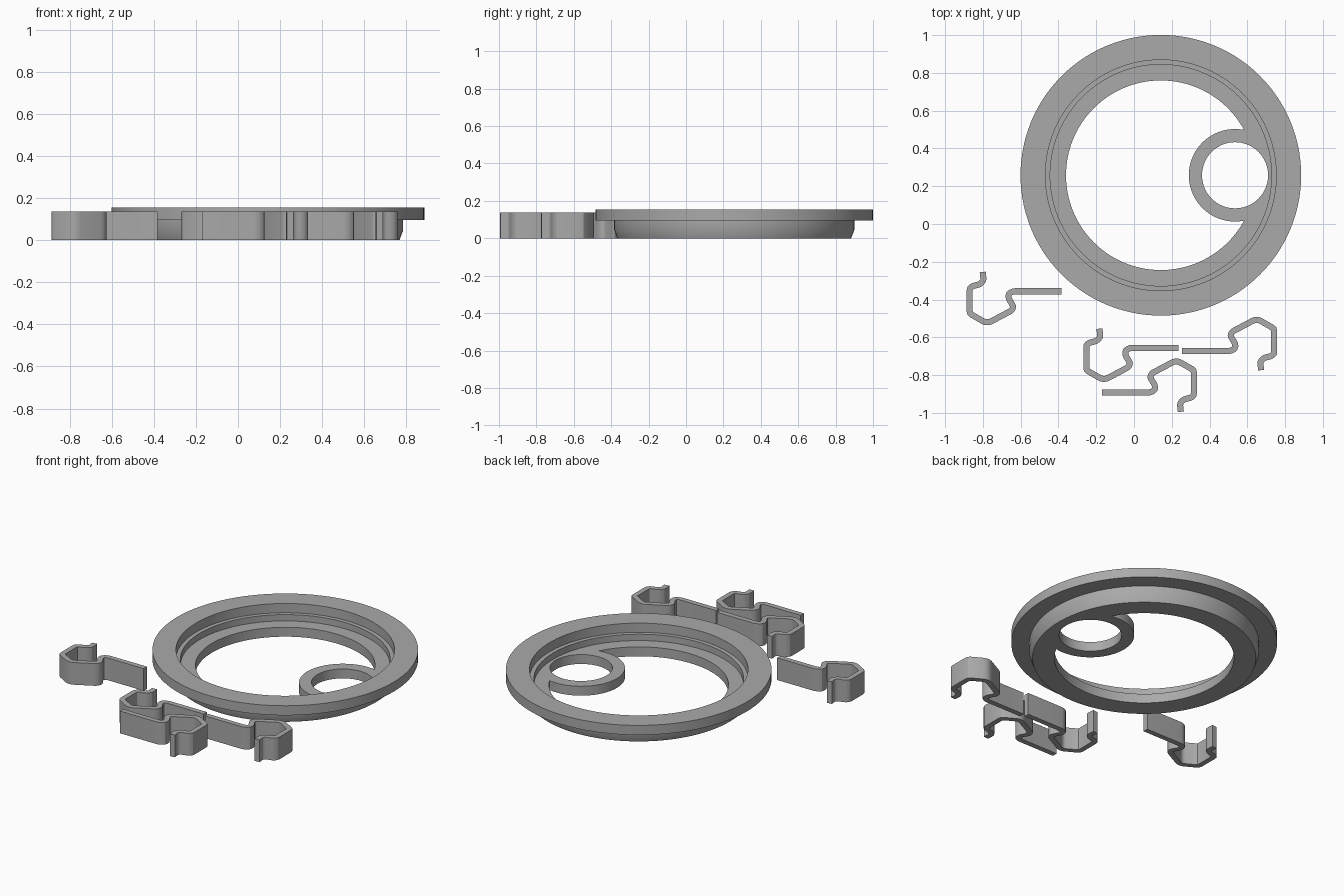
import bpy, bmesh, math
from mathutils import Vector

default = bpy.data.objects.get("Cube")
if default:
    bpy.data.objects.remove(default, do_unlink=True)

grey = bpy.data.materials.new("plain grey")
grey.use_nodes = True
colour = (0.40, 0.40, 0.40, 1)
grey.diffuse_color = colour
grey.node_tree.nodes["Principled BSDF"].inputs["Base Color"].default_value = colour

CENTRE = Vector((0.142, 0.258))
EYELET = Vector((0.535, 0.258))
FLOOR = 0.058
SEGMENTS = 112


def finish(name, bm):
    bmesh.ops.recalc_face_normals(bm, faces=bm.faces)
    mesh = bpy.data.meshes.new(name)
    bm.to_mesh(mesh)
    bm.free()
    obj = bpy.data.objects.new(name, mesh)
    obj.data.materials.append(grey)
    bpy.context.collection.objects.link(obj)
    return obj


def smooth(obj):
    bpy.ops.object.select_all(action='DESELECT')
    obj.select_set(True)
    bpy.context.view_layer.objects.active = obj
    bpy.ops.object.shade_smooth_by_angle(angle=math.radians(25))


def lathe(name, profile, centre):
    """Spin a closed radius/height profile round a vertical axis."""
    bm = bmesh.new()
    rings = []
    for i in range(SEGMENTS):
        a = math.tau * i / SEGMENTS
        rings.append([bm.verts.new((centre.x + r * math.cos(a),
                                    centre.y + r * math.sin(a), z))
                      for r, z in profile])
    n = len(profile)
    for i in range(SEGMENTS):
        one, two = rings[i], rings[(i + 1) % SEGMENTS]
        for j in range(n):
            k = (j + 1) % n
            bm.faces.new((one[j], two[j], two[k], one[k]))
    return finish(name, bm)


def prism(name, outline, bottom, top):
    """Extrude a flat outline upwards."""
    bm = bmesh.new()
    face = bm.faces.new([bm.verts.new((p.x, p.y, bottom)) for p in outline])
    made = bmesh.ops.extrude_face_region(bm, geom=[face])["geom"]
    verts = [v for v in made if isinstance(v, bmesh.types.BMVert)]
    bmesh.ops.translate(bm, verts=verts, vec=(0, 0, top - bottom))
    return finish(name, bm)


def circle(centre, radius, count=72):
    return [centre + radius * Vector((math.cos(math.tau * i / count),
                                      math.sin(math.tau * i / count)))
            for i in range(count)]


def combine(target, helper, operation):
    helper.hide_render = True
    mod = target.modifiers.new(operation, 'BOOLEAN')
    mod.operation = operation
    mod.solver = 'EXACT'
    mod.object = helper
    bpy.context.view_layer.objects.active = target
    bpy.ops.object.modifier_apply(modifier=mod.name)
    bpy.data.objects.remove(helper, do_unlink=True)


# Flanged ring with a stepped inside and a tapered foot
ring = lathe("flanged_ring", [
    (0.502, 0), (0.625, 0), (0.642, 0.045), (0.642, 0.095),
    (0.743, 0.095), (0.743, 0.154), (0.611, 0.154), (0.611, 0.097),
    (0.586, 0.097), (0.586, FLOOR), (0.502, FLOOR)], CENTRE)

# Eyelet joined to the ring floor, kept inside the ring wall
eyelet = []
for p in circle(EYELET, 0.245):
    out = p - CENTRE
    eyelet.append(CENTRE + out.normalized() * min(out.length, 0.575))
combine(ring, prism("eyelet", eyelet, 0, FLOOR), 'UNION')
combine(ring, prism("eyelet_hole", circle(EYELET, 0.175), -0.1, 0.09), 'DIFFERENCE')
smooth(ring)

# Bent spring clip: centre line measured from the free end of its arm
CLIP = [Vector(p) for p in (
    (0, 0), (-.257, 0), (-.281, -.014), (-.281, -.038), (-.255, -.081),
    (-.265, -.102), (-.382, -.164), (-.407, -.164), (-.487, -.118),
    (-.487, .015), (-.471, .028), (-.434, .036), (-.413, .057), (-.418, .102))]


def rounded(path, cut=0.012):
    """Replace each corner with a short three-point curve."""
    result = [path[0]]
    for a, b, c in zip(path, path[1:], path[2:]):
        start = b + (a - b).normalized() * min(cut, (a - b).length * 0.4)
        end = b + (c - b).normalized() * min(cut, (c - b).length * 0.4)
        result += [start, (start + 2 * b + end) / 4, end]
    return result + [path[-1]]


def strip(path, half):
    """Outline of a band of even width along a path."""
    left, right = [], []
    for i, p in enumerate(path):
        before = (p - path[max(i - 1, 0)])
        after = (path[min(i + 1, len(path) - 1)] - p)
        d1 = (before if before.length else after).normalized()
        d2 = (after if after.length else before).normalized()
        n1, n2 = Vector((-d1.y, d1.x)), Vector((-d2.y, d2.x))
        mitre = (n1 + n2).normalized()
        mitre *= half / max(mitre.dot(n1), 0.5)
        left.append(p + mitre)
        right.append(p - mitre)
    return left + right[::-1]


band = strip(rounded(CLIP), 0.016)
placements = {
    "clip_far_right": (-0.383, -0.356, 1),
    "clip_middle_back": (0.235, -0.656, 1),
    "clip_middle_front": (-0.17, -0.892, -1),
    "clip_left": (0.255, -0.672, -1),
}
for name, (x, y, turn) in placements.items():
    smooth(prism(name, [Vector((x, y)) + p * turn for p in band], 0, 0.137))
